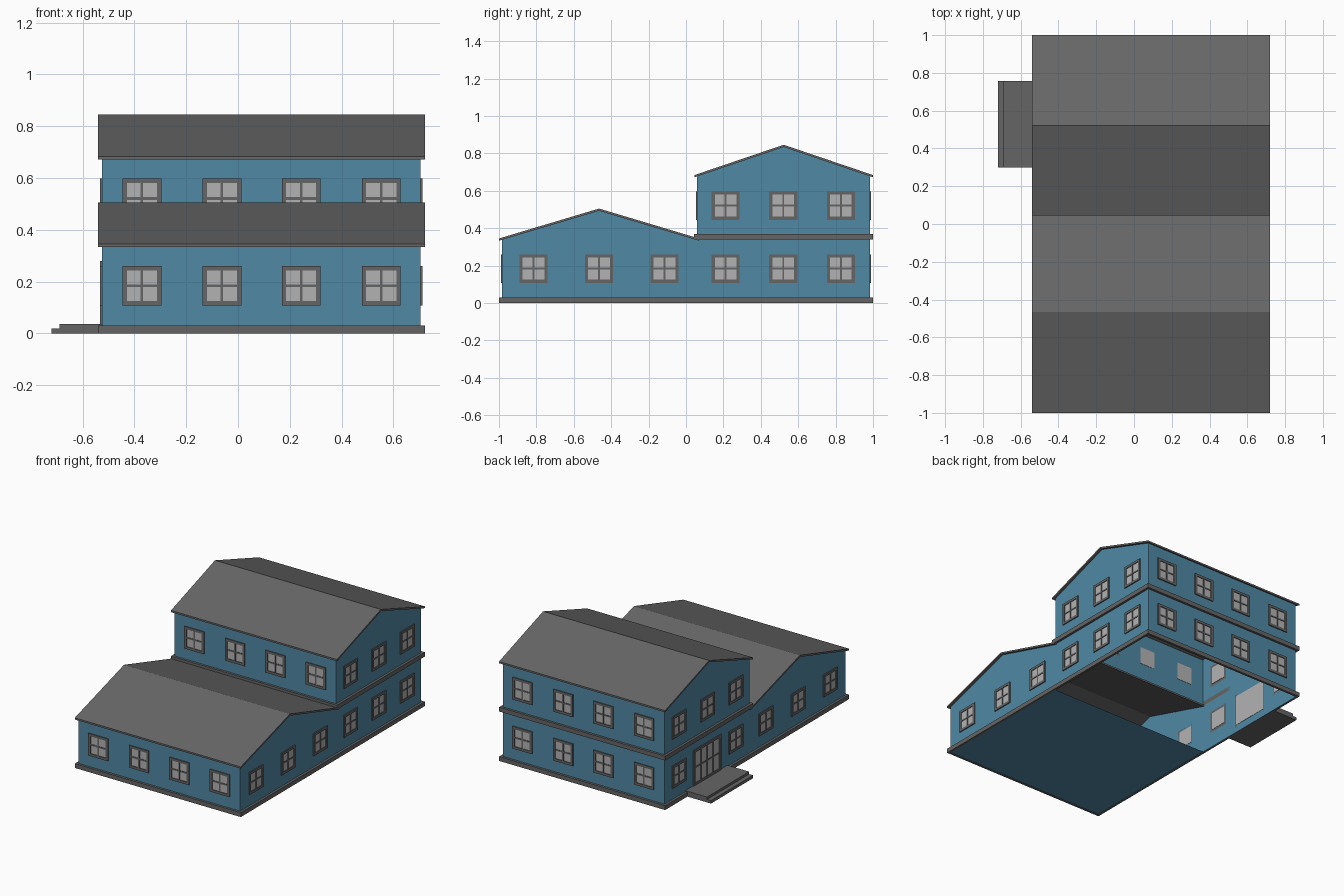
import bpy, bmesh
from math import pi
from mathutils import Matrix, Vector

if "Cube" in bpy.data.objects:
    bpy.data.objects.remove(bpy.data.objects["Cube"])

X0, X1 = -0.525, 0.705          # wall extents
Y0, YM, Y1 = -0.983, 0.06, 0.983  # front wall, upper front wall, back wall
OVER = 0.016                    # overhang of roofs and trims


def material(name, color):
    m = bpy.data.materials.new(name)
    m.diffuse_color = (*color, 1)
    m.use_nodes = True
    m.node_tree.nodes["Principled BSDF"].inputs["Base Color"].default_value = m.diffuse_color
    return m


BLUE = material("blue_siding", (0.08, 0.25, 0.37))
DARK = material("dark_grey", (0.135, 0.135, 0.135))
TRIM = material("trim_grey", (0.13, 0.13, 0.13))
GLASS = material("pale_glass", (0.45, 0.45, 0.45))


def make_mesh(name, bm, mat):
    me = bpy.data.meshes.new(name)
    bm.to_mesh(me)
    bm.free()
    me.materials.append(mat)
    return me


def place(name, me, matrix=Matrix()):
    ob = bpy.data.objects.new(name, me)
    bpy.context.collection.objects.link(ob)
    ob.matrix_world = matrix
    return ob


def add_box(bm, lo, hi):
    lo, hi = Vector(lo), Vector(hi)
    bmesh.ops.create_cube(bm, size=1, matrix=Matrix.Translation((lo + hi) / 2)
                          @ Matrix.Diagonal((*(hi - lo), 1)))


def boxes(name, mat, *spans):
    bm = bmesh.new()
    for lo, hi in spans:
        add_box(bm, lo, hi)
    return make_mesh(name, bm, mat)


# Hollow wall shell: two gabled side walls joined by front, upper front and back walls
profile = [(Y0, 0), (Y0, 0.34), (-0.465, 0.495), (YM, 0.34), (YM, 0.68),
           (0.5225, 0.835), (Y1, 0.68), (Y1, 0)]
bm = bmesh.new()
left = [bm.verts.new((X0, y, z)) for y, z in profile]
right = [bm.verts.new((X1, y, z)) for y, z in profile]
bm.faces.new(left[::-1])
bm.faces.new(right)
for a, b in ((0, 1), (3, 4), (6, 7)):
    bm.faces.new((left[a], right[a], right[b], left[b]))
place("walls", make_mesh("walls", bm, BLUE))

# Floor, only under the low wing
bm = bmesh.new()
bm.faces.new([bm.verts.new(p) for p in
              ((X0, Y0, 0.002), (X0, YM, 0.002), (X1, YM, 0.002), (X1, Y0, 0.002))])
place("low_wing_floor", make_mesh("low_wing_floor", bm, BLUE))


# Gable roofs: thin folded slabs extruded along x
def roof(name, y0, y1, eave, ridge, t=0.012):
    top = [(y0, eave), ((y0 + y1) / 2, ridge), (y1, eave)]
    loop = top + [(y, z - t) for y, z in top[::-1]]
    bm = bmesh.new()
    face = bm.faces.new([bm.verts.new((X0 - OVER, y, z)) for y, z in loop])
    ext = bmesh.ops.extrude_face_region(bm, geom=[face], use_keep_orig=True)
    verts = [g for g in ext["geom"] if isinstance(g, bmesh.types.BMVert)]
    bmesh.ops.translate(bm, verts=verts, vec=(X1 - X0 + 2 * OVER, 0, 0))
    bmesh.ops.recalc_face_normals(bm, faces=bm.faces)
    place(name, make_mesh(name, bm, DARK))


roof("low_roof", -1, 0.07, 0.345, 0.505)
roof("high_roof", 0.045, 1, 0.684, 0.846)


# Foundation and storey trims wrapped around the walls
def trim_ring(name, y0, y1, z0, z1):
    a, b, c, d = X0 - OVER, X1 + OVER, y0 - OVER, y1 + OVER
    place(name, boxes(name, TRIM,
                      ((a, c, z0), (b, y0, z1)), ((a, y1, z0), (b, d, z1)),
                      ((a, y0, z0), (X0, y1, z1)), ((X1, y0, z0), (b, y1, z1))))


trim_ring("foundation_trim", Y0, Y1, 0, 0.03)
trim_ring("storey_trim", YM, Y1, 0.34, 0.37)


# Windows and door: border frame, glazing bars and pane, facing -y around their centre
def glazing(name, w, h, cols, rows, border=0.017, bar=0.01, depth=0.007):
    w, h = w / 2, h / 2
    parts = [((-w, -depth, -h), (-w + border, 0, h)), ((w - border, -depth, -h), (w, 0, h)),
             ((-w, -depth, -h), (w, 0, -h + border)), ((-w, -depth, h - border), (w, 0, h))]
    iw, ih = w - border, h - border
    for i in range(1, cols):
        x = -iw + 2 * iw * i / cols
        parts.append(((x - bar / 2, -depth + .001, -ih), (x + bar / 2, 0, ih)))
    for i in range(1, rows):
        z = -ih + 2 * ih * i / rows
        parts.append(((-iw, -depth + .002, z - bar / 2), (iw, 0, z + bar / 2)))
    return (boxes(name + "_frame", TRIM, *parts),
            boxes(name + "_pane", GLASS, ((-iw, -0.002, -ih), (iw, 0.002, ih))))


def install(name, meshes, loc, turn):
    m = Matrix.Translation(loc) @ Matrix.Rotation(turn, 4, 'Z')
    for part, me in zip(("frame", "pane"), meshes):
        place(f"{name}_{part}", me, m)


window = glazing("window", 0.15, 0.153, 2, 2)
LOW, HIGH = 0.184, 0.521
for x in (-0.371, -0.062, 0.244, 0.553):
    install("front_window", window, (x, Y0, LOW), 0)
    install("upper_front_window", window, (x, YM, HIGH), 0)
    for z in (LOW, HIGH):
        install("back_window", window, (x, Y1, z), pi)
for y in (-0.815, -0.465, -0.115, 0.212, 0.52, 0.828):
    for z in (LOW, HIGH):
        if z == HIGH and y < 0.1:
            continue
        install("right_window", window, (X1, y, z), pi / 2)
        if z == HIGH or y != 0.52:
            install("left_window", window, (X0, y, z), -pi / 2)

# Entrance door and two steps on the left side
install("door", glazing("door", 0.3, 0.245, 4, 2), (X0, 0.525, 0.1575), -pi / 2)
place("lower_step", boxes("lower_step", TRIM, ((-0.72, 0.30, 0), (X0 - OVER, 0.757, 0.02))))
place("upper_step", boxes("upper_step", TRIM, ((-0.69, 0.30, 0.02), (X0, 0.757, 0.037))))
